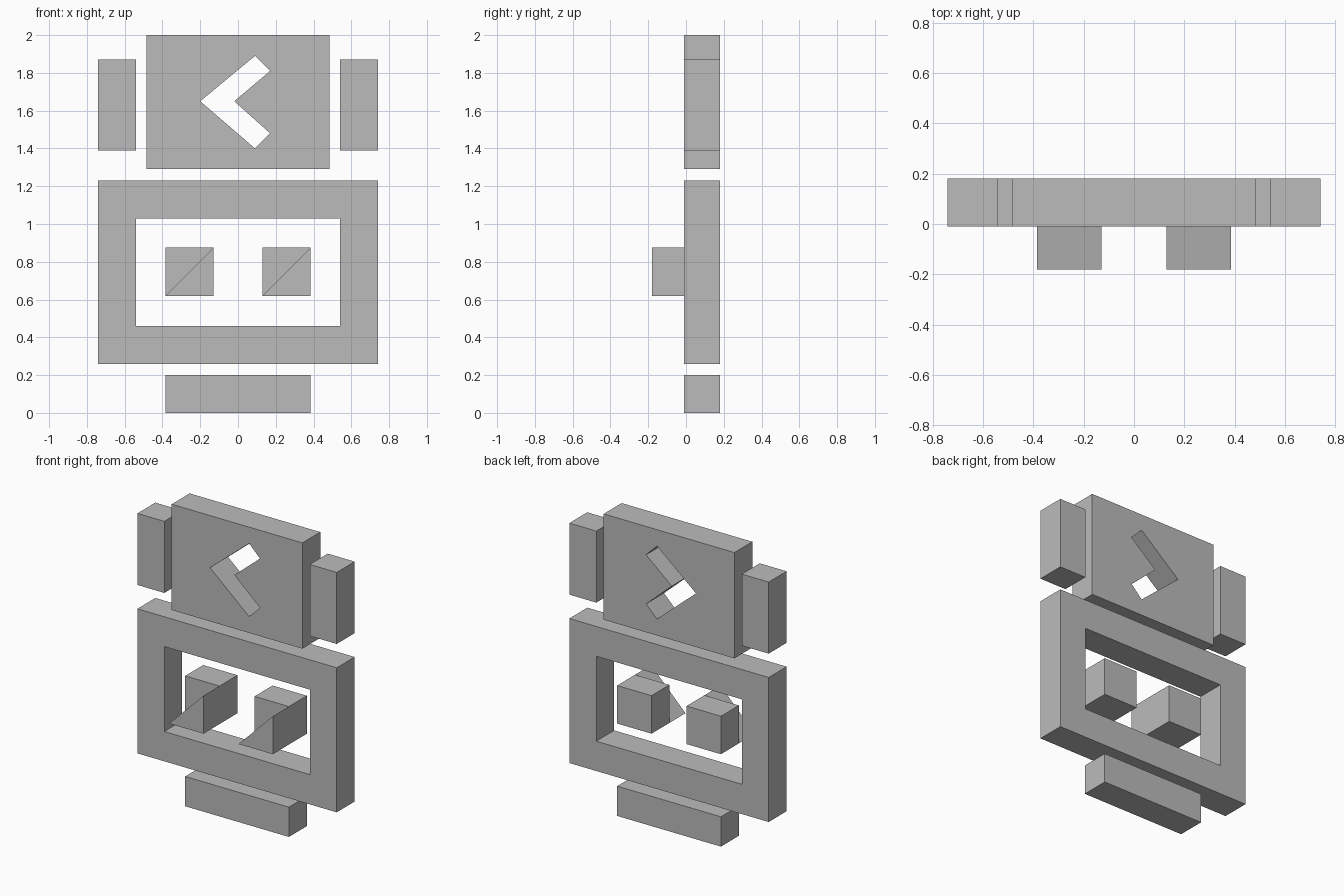
import bpy
import bmesh
from mathutils import Vector

cube = bpy.data.objects.get("Cube")
if cube:
    bpy.data.objects.remove(cube, do_unlink=True)

FRONT, BACK, NOSE = -0.01, 0.18, -0.18

grey = bpy.data.materials.new("plain grey")
grey.use_nodes = True
colour = (0.5, 0.5, 0.5, 1)
grey.diffuse_color = colour
grey.node_tree.nodes["Principled BSDF"].inputs["Base Color"].default_value = colour


def finish(name, bm):
    bmesh.ops.recalc_face_normals(bm, faces=bm.faces)
    mesh = bpy.data.meshes.new(name)
    bm.to_mesh(mesh)
    bm.free()
    mesh.materials.append(grey)
    obj = bpy.data.objects.new(name, mesh)
    bpy.context.scene.collection.objects.link(obj)
    return obj


def rect(x0, x1, z0, z1):
    return [(x0, z0), (x1, z0), (x1, z1), (x0, z1)]


def extrude(bm, faces, depth):
    new = bmesh.ops.extrude_face_region(bm, geom=faces)["geom"]
    verts = [v for v in new if isinstance(v, bmesh.types.BMVert)]
    bmesh.ops.translate(bm, verts=verts, vec=(0, depth, 0))


def plate(name, outline, hole=None):
    """Flat outline in the xz plane, with an optional hole, given thickness."""
    bm = bmesh.new()
    loops = [outline] + ([hole] if hole else [])
    edges = []
    for loop in loops:
        verts = [bm.verts.new((x, FRONT, z)) for x, z in loop]
        if not hole:
            bm.faces.new(verts)
        else:
            edges += [bm.edges.new((a, b)) for a, b in zip(verts, verts[1:] + verts[:1])]
    if hole:
        bmesh.ops.triangle_fill(bm, edges=edges, use_beauty=True, normal=Vector((0, -1, 0)))
    extrude(bm, bm.faces[:], BACK - FRONT)
    return finish(name, bm)


def eye(name, x0, x1, z0, z1):
    """Block whose lower right front half juts forward as a wedge."""
    bm = bmesh.new()
    a, b, c, d = [bm.verts.new((x, FRONT, z)) for x, z in rect(x0, x1, z0, z1)]
    lower = bm.faces.new((a, b, c))
    upper = bm.faces.new((a, c, d))
    back = [bm.verts.new((v.co.x, BACK, v.co.z)) for v in (a, b, c, d)]
    bm.faces.new(back[::-1])
    ring = [a, b, c, d]
    for i in range(4):
        j = (i + 1) % 4
        bm.faces.new((ring[j], ring[i], back[i], back[j]))
    extrude(bm, [lower], NOSE - FRONT)
    return finish(name, bm)


# Upper panel with an arrow-shaped opening
arrow = [(-0.2, 1.65), (0.09, 1.4), (0.17, 1.48), (-0.02, 1.65), (0.17, 1.81), (0.09, 1.89)]
plate("upper_panel", rect(-0.485, 0.485, 1.29, 2), arrow)

# Side blocks beside the upper panel
plate("right_side_block", rect(-0.74, -0.54, 1.39, 1.87))
plate("left_side_block", rect(0.54, 0.74, 1.39, 1.87))

# Face frame and base bar
plate("face_frame", rect(-0.74, 0.74, 0.26, 1.23), rect(-0.54, 0.54, 0.46, 1.03))
plate("base_bar", rect(-0.385, 0.385, 0, 0.2))

# Eyes floating in the frame
eye("right_eye", -0.385, -0.13, 0.62, 0.875)
eye("left_eye", 0.13, 0.385, 0.62, 0.875)
